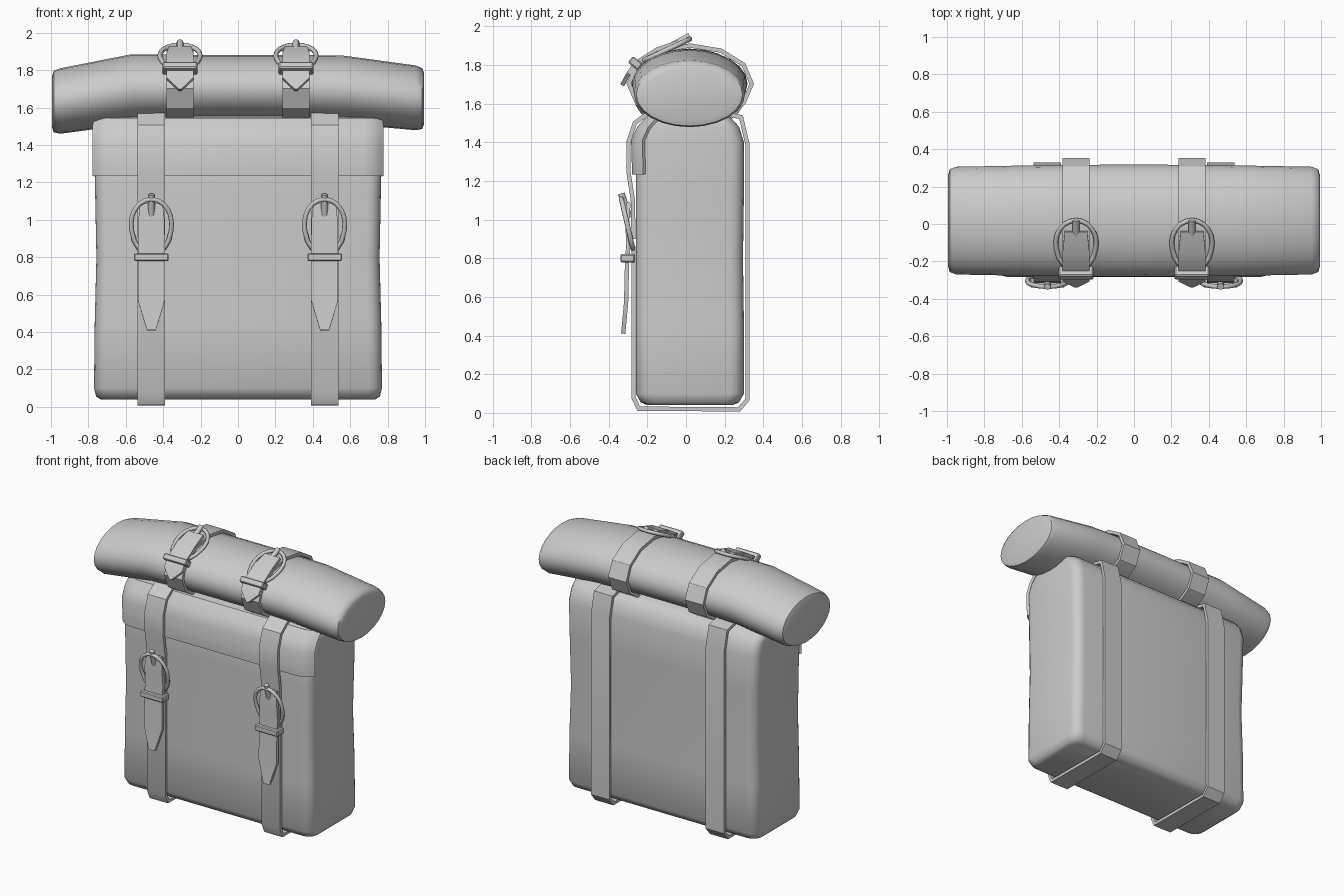
import bpy, bmesh
from math import cos, sin, pi, atan2
from mathutils import Vector

if "Cube" in bpy.data.objects:
    bpy.data.objects.remove(bpy.data.objects["Cube"])


def finish(obj, angle=35):
    # apply modifiers / convert curves, then smooth
    bpy.ops.object.select_all(action='DESELECT')
    obj.select_set(True)
    bpy.context.view_layer.objects.active = obj
    bpy.ops.object.convert(target='MESH')
    bpy.ops.object.shade_smooth_by_angle(angle=angle * pi / 180)
    return obj


def from_bmesh(name, bm):
    bmesh.ops.recalc_face_normals(bm, faces=bm.faces)
    me = bpy.data.meshes.new(name)
    bm.to_mesh(me)
    bm.free()
    obj = bpy.data.objects.new(name, me)
    bpy.context.collection.objects.link(obj)
    return obj


def loft(name, rings, angle=50):
    # closed solid through equal-sized rings of points
    bm = bmesh.new()
    vs = [[bm.verts.new(p) for p in r] for r in rings]
    n = len(vs[0])
    for a, b in zip(vs, vs[1:]):
        for i in range(n):
            j = (i + 1) % n
            bm.faces.new((a[i], a[j], b[j], b[i]))
    bm.faces.new(vs[0])
    bm.faces.new(vs[-1])
    return finish(from_bmesh(name, bm), angle)


def ribbon(name, path, cx, half, thick=0.022, closed=False, xs=(-1, 1), bend=None):
    # flat band following (y, z[, half width]) points
    bm = bmesh.new()
    rows = []
    for p in path:
        h = p[2] if len(p) > 2 else half
        rows.append([bm.verts.new((cx + h * s, p[0] + (bend(s) if bend else 0), p[1])) for s in xs])
    pairs = list(zip(rows, rows[1:])) + ([(rows[-1], rows[0])] if closed else [])
    for a, b in pairs:
        for i in range(len(xs) - 1):
            bm.faces.new((a[i], a[i + 1], b[i + 1], b[i]))
    obj = from_bmesh(name, bm)
    m = obj.modifiers.new('thickness', 'SOLIDIFY')
    m.thickness, m.offset, m.use_even_offset = thick, 0, True
    return finish(obj, 30)


def tube(name, pts, radius, closed):
    cu = bpy.data.curves.new(name, 'CURVE')
    cu.dimensions = '3D'
    cu.bevel_depth, cu.bevel_resolution, cu.use_fill_caps = radius, 2, True
    sp = cu.splines.new('POLY')
    sp.points.add(len(pts) - 1)
    for q, p in zip(sp.points, pts):
        q.co = (*p, 1)
    sp.use_cyclic_u = closed
    obj = bpy.data.objects.new(name, cu)
    bpy.context.collection.objects.link(obj)
    return finish(obj, 60)


def buckle(name, cx, top, bottom, pin_a, pin_b):
    # rounded ring tilted between two (y, z) points, plus its pin
    t, b = Vector((0, *top)), Vector((0, *bottom))
    mid, up = (t + b) / 2, (t - b) / 2
    prof = [(0.108 * cos(i * pi / 10), sin(i * pi / 10)) for i in range(11)]
    prof += [(-0.105, -0.3), (-0.092, -0.7), (-0.07, -1), (0.07, -1), (0.092, -0.7), (0.105, -0.3)]
    tube(name + '_ring', [mid + up * v + Vector((cx + u, 0, 0)) for u, v in prof], 0.013, True)
    tube(name + '_pin', [(cx, *pin_a), (cx, *pin_b)], 0.018, False)


def keeper(name, cx, y, z, dy, dz, tilt=0):
    bpy.ops.mesh.primitive_cube_add(size=1, location=(cx, y, z), rotation=(tilt, 0, 0))
    obj = bpy.context.object
    obj.name = name
    obj.scale = (0.185, dy, dz)
    bpy.ops.object.transform_apply(location=False, rotation=False)
    m = obj.modifiers.new('bevel', 'BEVEL')
    m.width, m.segments = 0.006, 1
    finish(obj)


def rounded_rect(z, hx, y0, y1, r=0.07):
    pts = []
    for k, (x, y) in enumerate(((hx - r, y1 - r), (r - hx, y1 - r), (r - hx, y0 + r), (hx - r, y0 + r))):
        for i in range(5):
            a = k * pi / 2 + i * pi / 8
            pts.append((x + r * cos(a), y + r * sin(a), z))
    return pts


# main bag body, slightly pinched at mid height
levels = [(0.04, 0.735, -0.20, 0.24), (0.055, 0.758, -0.235, 0.275), (0.10, 0.77, -0.26, 0.30),
          (0.45, 0.766, -0.26, 0.30), (0.80, 0.757, -0.26, 0.295), (1.15, 0.764, -0.26, 0.30),
          (1.40, 0.77, -0.26, 0.30), (1.48, 0.768, -0.23, 0.275), (1.53, 0.765, -0.18, 0.23),
          (1.55, 0.75, -0.12, 0.17)]
loft('bag_body', [rounded_rect(*l) for l in levels])

# front flap, curling back at its side edges
ribbon('bag_flap', [(-0.27, 1.235), (-0.275, 1.41), (-0.245, 1.475), (-0.19, 1.535), (-0.1, 1.555), (0.08, 1.555)],
       0, 0.772, 0.018, xs=(-1, -0.97, -0.93, -0.87, 0, 0.87, 0.93, 0.97, 1),
       bend=lambda s: 0.055 * max(0, (abs(s) - 0.87) / 0.13) ** 2)

# bedroll: (x, centre z, half depth, half height)
roll = [(-0.995, 1.632, 0.24, 0.135), (-0.985, 1.632, 0.275, 0.165), (-0.95, 1.635, 0.288, 0.175),
        (-0.57, 1.698, 0.295, 0.187), (-0.3, 1.703, 0.298, 0.179), (0, 1.704, 0.30, 0.178),
        (0.3, 1.703, 0.298, 0.179), (0.57, 1.695, 0.295, 0.182), (0.95, 1.652, 0.288, 0.173),
        (0.985, 1.648, 0.275, 0.163), (0.995, 1.648, 0.24, 0.135)]
loft('bedroll', [[(x, 0.018 + hy * cos(i * pi / 12), zc + hz * sin(i * pi / 12)) for i in range(24)]
                 for x, zc, hy, hz in roll])

for side, s in (('left', -1), ('right', 1)):
    # long strap round the bag
    cx = 0.463 * s
    ribbon(side + '_bag_strap',
           [(-0.272, 0.86), (-0.272, 0.08), (-0.245, 0.022), (0.275, 0.018), (0.318, 0.07), (0.318, 1.39),
            (0.285, 1.53), (0.2, 1.55), (-0.18, 1.563), (-0.265, 1.50), (-0.298, 1.40), (-0.298, 1.25),
            (-0.275, 1.10), (-0.272, 0.90)], cx, 0.074)
    # loose end with pointed tip
    ribbon(side + '_bag_strap_tail',
           [(-0.297, 1.09, 0.06), (-0.305, 1.0, 0.07), (-0.298, 0.88), (-0.305, 0.78), (-0.31, 0.57),
            (-0.325, 0.41, 0.024)], cx, 0.072)
    buckle(side + '_bag_buckle', cx, (-0.335, 1.11), (-0.275, 0.85), (-0.295, 1.01), (-0.335, 1.135))
    keeper(side + '_bag_strap_keeper', cx, -0.302, 0.80, 0.075, 0.042)

    # short strap round the bedroll
    cx = 0.31 * s
    ribbon(side + '_roll_strap',
           [(0.022 + 0.318 * cos(i * pi / 6), 1.703 + 0.198 * sin(i * pi / 6)) for i in range(12)],
           cx, 0.072, closed=True)
    ribbon(side + '_roll_strap_tail',
           [(-0.04, 1.918, 0.06), (-0.15, 1.88), (-0.26, 1.81), (-0.298, 1.755), (-0.33, 1.695, 0.008)],
           cx, 0.072)
    buckle(side + '_roll_buckle', cx, (0.02, 1.935), (-0.215, 1.825), (-0.07, 1.90), (0.02, 1.95))
    keeper(side + '_roll_strap_keeper', cx, -0.262, 1.81, 0.065, 0.042, -atan2(0.11, 0.14))
